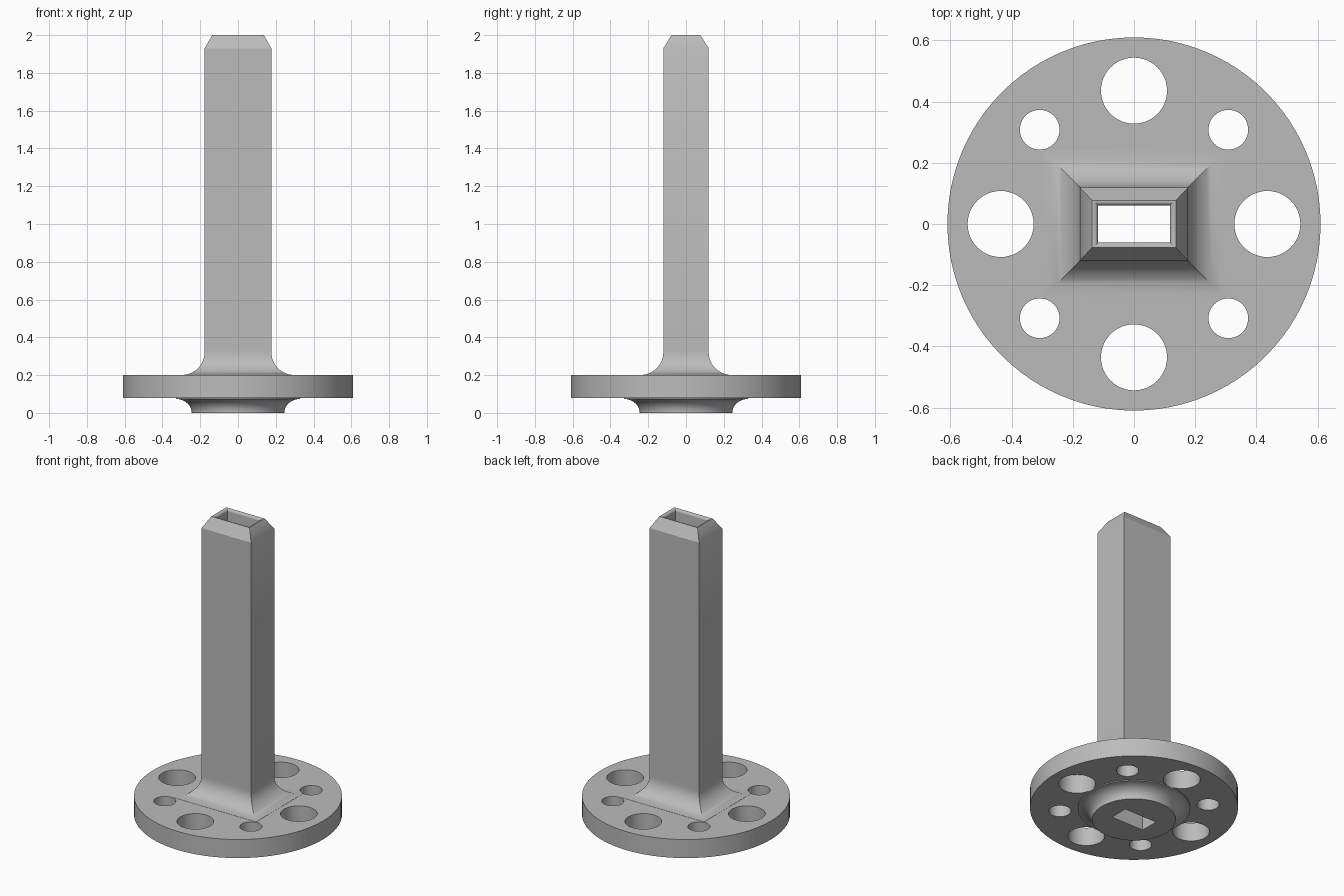
import bpy, bmesh, math

cube = bpy.data.objects.get("Cube")
if cube:
    bpy.data.objects.remove(cube, do_unlink=True)

grey = bpy.data.materials.new("plain grey")
grey.use_nodes = True
colour = (0.5, 0.5, 0.5, 1)
grey.diffuse_color = colour
grey.node_tree.nodes["Principled BSDF"].inputs["Base Color"].default_value = colour


def loft(name, rings):
    """Skin a stack of equal-length rings and cap both ends."""
    bm = bmesh.new()
    loops = [[bm.verts.new(p) for p in ring] for ring in rings]
    n = len(loops[0])
    for low, high in zip(loops, loops[1:]):
        for i in range(n):
            j = (i + 1) % n
            bm.faces.new((low[i], low[j], high[j], high[i]))
    bm.faces.new(loops[0][::-1])
    bm.faces.new(loops[-1])
    bmesh.ops.recalc_face_normals(bm, faces=bm.faces)
    mesh = bpy.data.meshes.new(name)
    bm.to_mesh(mesh)
    bm.free()
    mesh.materials.append(grey)
    obj = bpy.data.objects.new(name, mesh)
    bpy.context.collection.objects.link(obj)
    return obj


def rect(hx, hy, z):
    return [(-hx, -hy, z), (hx, -hy, z), (hx, hy, z), (-hx, hy, z)]


def circle(r, z, x=0, y=0, n=96):
    return [(x + r * math.cos(math.tau * i / n),
             y + r * math.sin(math.tau * i / n), z) for i in range(n)]


def combine(target, tool, operation):
    mod = target.modifiers.new(tool.name, 'BOOLEAN')
    mod.operation = operation
    mod.solver = 'EXACT'
    mod.object = tool
    tool.hide_render = True
    tools.append(tool)


tools = []
STEPS = 12
quarter = [math.pi / 2 * i / STEPS for i in range(STEPS + 1)]

# Round flange
body = loft("flanged_post", [circle(0.61, 0.08), circle(0.61, 0.2)])

# Rectangular post: mitred fillet at the foot, bevelled tip
PX, PY, FILLET = 0.177, 0.12, 0.12
rings = [rect(PX + FILLET, PY + FILLET, 0.15)]
for a in quarter:
    out = FILLET * (1 - math.sin(a))
    rings.append(rect(PX + out, PY + out, 0.201 + FILLET * (1 - math.cos(a))))
rings += [rect(PX, PY, 0.34), rect(PX, PY, 1.93), rect(PX - 0.04, PY - 0.043, 2)]
combine(body, loft("post", rings), 'UNION')

# Round boss underneath, flaring into a thin pad
rings = [circle(0.33 - 0.085 * math.cos(a), 0.074 * math.sin(a)) for a in quarter]
rings.append(circle(0.33, 0.12))
combine(body, loft("boss", rings), 'UNION')

# Slot through the whole length, with a rounded mouth
HX, HY, LIP = 0.117, 0.06, 0.016
rings = [rect(HX, HY, -0.1)]
for a in quarter:
    out = LIP * (1 - math.cos(a))
    rings.append(rect(HX + out, HY + out, 2 - LIP + LIP * math.sin(a)))
rings.append(rect(HX + LIP, HY + LIP, 2.1))
combine(body, loft("slot_cutter", rings), 'DIFFERENCE')

# Alternating large and small bolt holes
for i in range(8):
    a = math.pi / 4 * i
    r = 0.065 if i % 2 else 0.108
    x, y = 0.436 * math.cos(a), 0.436 * math.sin(a)
    cutter = loft("hole_cutter", [circle(r, z, x, y, 48) for z in (0, 0.3)])
    combine(body, cutter, 'DIFFERENCE')

# Bake the combined solid and drop the helpers
depsgraph = bpy.context.evaluated_depsgraph_get()
solid = bpy.data.meshes.new_from_object(body.evaluated_get(depsgraph))
body.modifiers.clear()
body.data = solid
for tool in tools:
    bpy.data.objects.remove(tool, do_unlink=True)

bpy.ops.object.select_all(action='DESELECT')
body.select_set(True)
bpy.context.view_layer.objects.active = body
bpy.ops.object.shade_smooth_by_angle(angle=math.radians(30))
